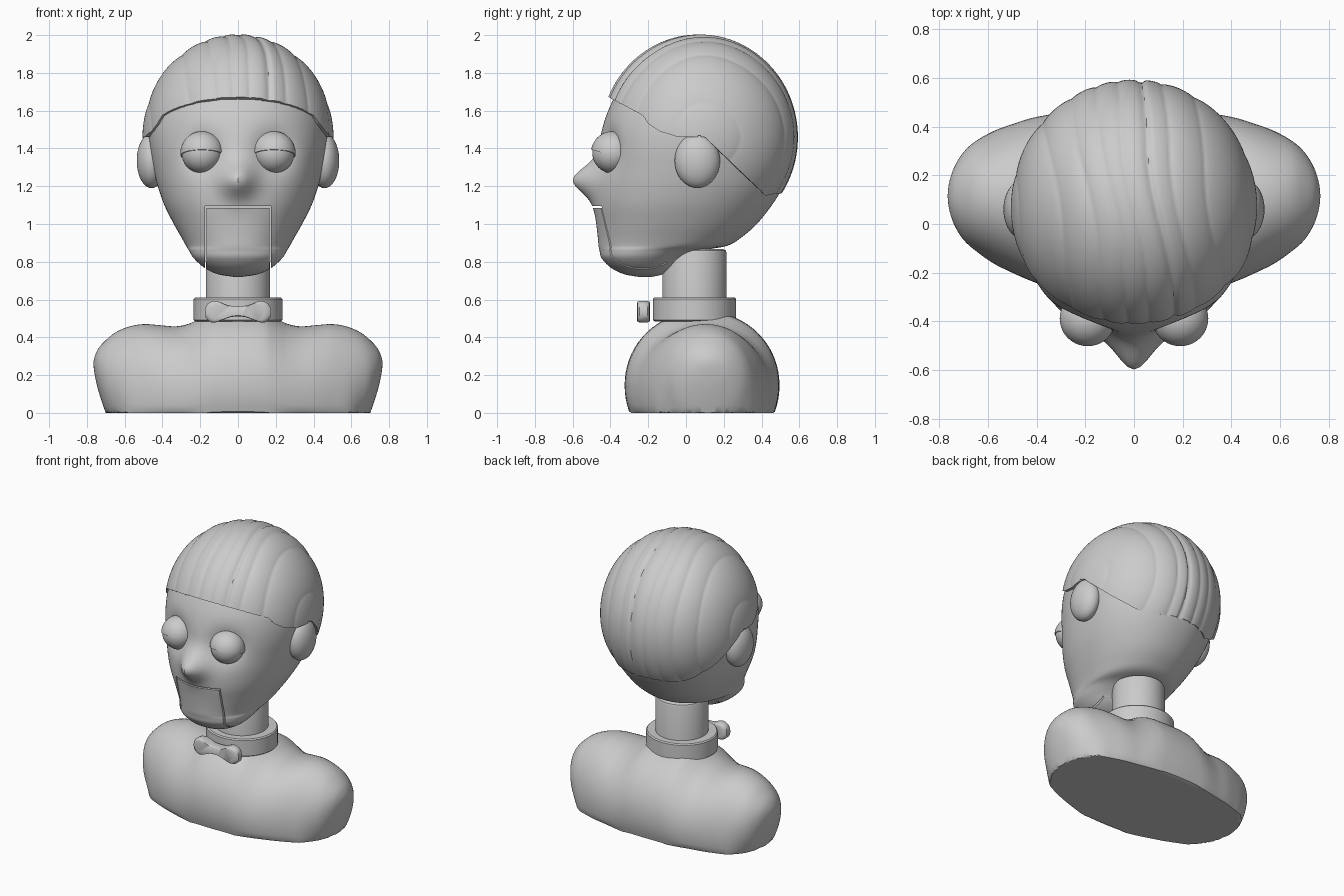
import bpy, bmesh, math
from mathutils import Vector

if "Cube" in bpy.data.objects:
    bpy.data.objects.remove(bpy.data.objects["Cube"], do_unlink=True)

grey = bpy.data.materials.new("plain grey")
grey.use_nodes = True
COLOUR = (0.6, 0.6, 0.6, 1)
grey.diffuse_color = COLOUR
grey.node_tree.nodes["Principled BSDF"].inputs["Base Color"].default_value = COLOUR


def finish(name, bm, angle=35):
    """Turn a bmesh into a smooth shaded grey object."""
    bmesh.ops.recalc_face_normals(bm, faces=bm.faces)
    mesh = bpy.data.meshes.new(name)
    bm.to_mesh(mesh)
    bm.free()
    mesh.materials.append(grey)
    obj = bpy.data.objects.new(name, mesh)
    bpy.context.collection.objects.link(obj)
    activate(obj)
    bpy.ops.object.shade_smooth_by_angle(angle=math.radians(angle))
    return obj


def activate(obj):
    bpy.ops.object.select_all(action="DESELECT")
    obj.select_set(True)
    bpy.context.view_layer.objects.active = obj


def resample(rows, steps):
    """Smooth spline through rows of numbers."""
    out = []
    last = len(rows) - 1
    for i in range(last):
        a, b, c, d = (rows[max(0, min(last, i + k))] for k in (-1, 0, 1, 2))
        for s in range(steps):
            t = s / steps
            out.append([q + 0.5 * t * (r - p + t * (2 * p - 5 * q + 4 * r - w + t * (3 * (q - r) + w - p)))
                        for p, q, r, w in zip(a, b, c, d)])
    return out + [list(rows[-1])]


def loft(rings, closed=True):
    """Skin a list of rings; closed rings also get end caps."""
    bm = bmesh.new()
    vs = [[bm.verts.new(p) for p in ring] for ring in rings]
    n = len(vs[0])
    for a, b in zip(vs, vs[1:]):
        for j in range(n if closed else n - 1):
            k = (j + 1) % n
            bm.faces.new((a[j], a[k], b[k], b[j]))
    if closed:
        bm.faces.new(vs[0])
        bm.faces.new(vs[-1])
    return bm


def super_point(t, power):
    c, s = math.cos(t), math.sin(t)
    return (math.copysign(abs(c) ** (2 / power), c), math.copysign(abs(s) ** (2 / power), s))


def ellipsoid(centre, radii):
    bm = bmesh.new()
    bmesh.ops.create_uvsphere(bm, u_segments=40, v_segments=24, radius=1)
    bmesh.ops.scale(bm, vec=radii, verts=bm.verts)
    bmesh.ops.translate(bm, vec=centre, verts=bm.verts)
    return bm


def turned(name, profile, centre_y, squash=1):
    """Solid of revolution from (radius, height) points."""
    rings = [[(r * math.cos(t), centre_y + squash * r * math.sin(t), z)
              for t in (math.tau * i / 64 for i in range(64))] for r, z in profile]
    return finish(name, loft(rings))


# Torso: sections along x (x, half depth, centre y, top, bottom), flat on the ground
half = [(0, .41, .085, .54, -.25), (.13, .405, .086, .535, -.25), (.2, .395, .088, .502, -.25),
        (.26, .38, .09, .472, -.25), (.33, .36, .093, .458, -.25), (.42, .335, .1, .465, -.25),
        (.5, .305, .105, .47, -.25), (.58, .27, .11, .456, -.23), (.65, .225, .115, .425, -.1),
        (.7, .18, .115, .385, 0), (.74, .115, .115, .34, .12), (.76, .05, .115, .295, .21),
        (.765, .004, .115, .265, .255)]
rows = [(-r[0], *r[1:]) for r in reversed(half[1:])] + half
rings = []
for x, d, cy, top, low in resample(rows, 4):
    ring = []
    for i in range(72):
        c, s = super_point(math.tau * i / 72, 2.05)
        ring.append((x, cy + d * c, max(0, (top + low) / 2 + s * (top - low) / 2)))
    rings.append(ring)
bm = loft(rings)
bmesh.ops.remove_doubles(bm, verts=bm.verts, dist=0.0002)
finish("torso", bm)

# Neck and collar
turned("neck", [(.17, .42), (.17, .845), (.165, .86), (.15, .868), (.02, .87)], .045)
turned("collar", [(.225, .485), (.235, .492), (.235, .602), (.228, .61), (.16, .61), (.16, .485)], .045, .94)

# Bow tie: outline with two lobes and a narrow knot, rounded edges
outline = resample([(0, .032), (.05, .036), (.09, .052), (.125, .06), (.16, .045), (.175, .012),
                    (.172, -.025), (.15, -.05), (.12, -.054), (.08, -.04), (.04, -.026), (0, -.022)], 3)
outline += [(-x, z) for x, z in reversed(outline[1:-1])]
rings = [[(x * k, y, .533 + z * k) for x, z in outline]
         for y, k in ((-.19, .8), (-.194, .92), (-.205, 1), (-.245, 1), (-.256, .92), (-.26, .8))]
finish("bow_tie", loft(rings), 50)

# Head: stacked rings (z, half width, front y, back y) with nose and eye sockets pushed in
skull = [(.72, .02, -.25, -.18), (.735, .11, -.33, -.12), (.77, .18, -.4, -.06), (.82, .235, -.447, -.0),
         (.86, .26, -.458, .09), (.885, .275, -.463, .22), (.93, .3, -.467, .295), (1.0, .34, -.475, .375),
         (1.1, .39, -.488, .455), (1.2, .425, -.487, .515), (1.3, .45, -.476, .545), (1.4, .468, -.465, .56),
         (1.5, .473, -.445, .56), (1.6, .46, -.412, .54), (1.7, .425, -.36, .5), (1.8, .36, -.27, .42),
         (1.88, .28, -.17, .31), (1.94, .15, -.03, .17), (1.955, .02, .05, .09)]
EYE_X, EYE_Y, EYE_Z = .19, -.388, 1.377


def bump(dx, dz, size):
    return math.exp(-(dx * dx + dz * dz) / (size * size))


rings = []
for z, w, front, back in resample(skull, 5):
    ring = []
    for i in range(128):
        c, s = super_point(math.tau * i / 128, 2.15)
        x, y = w * c, (front + back) / 2 + s * (back - front) / 2
        if s < 0:
            y -= .115 * bump(x, z - 1.235, .088)
            y += .055 * bump(abs(x) - EYE_X, z - EYE_Z - .01, .105)
        ring.append((x, y, z))
    rings.append(ring)
head = finish("head", loft(rings))

# Groove around the hinged jaw, cut with a U-shaped frame
OUT, IN, TOP, GAP = .174, .166, 1.096, .01
frame = [(-OUT, .6), (-OUT, TOP), (OUT, TOP), (OUT, .6), (IN, .6), (IN, TOP - GAP), (-IN, TOP - GAP), (-IN, .6)]
cutter = finish("jaw_groove_cutter", loft([[(x, y, z) for x, z in frame] for y in (-.48 - .2, -.1)]))
cutter.hide_render = True
cut = head.modifiers.new("jaw groove", "BOOLEAN")
cut.operation, cut.solver, cut.object = "DIFFERENCE", "EXACT", cutter
activate(head)
bpy.ops.object.modifier_apply(modifier=cut.name)
bpy.data.objects.remove(cutter, do_unlink=True)
bpy.ops.object.shade_smooth_by_angle(angle=math.radians(35))

# Eyes, drooping eyelids and ears on both sides
for side, sx in (("left", 1), ("right", -1)):
    eye = Vector((sx * EYE_X, EYE_Y, EYE_Z))
    finish(side + "_eye", ellipsoid(eye, (.109, .108, .109)))
    lid = ellipsoid(eye, (.115, .115, .114))
    cutaway = bmesh.ops.bisect_plane(lid, geom=lid.verts[:] + lid.edges[:] + lid.faces[:],
                                     plane_co=eye + Vector((0, 0, -.015)), plane_no=(0, .28, 1), clear_inner=True)
    bmesh.ops.edgeloop_fill(lid, edges=[e for e in cutaway["geom_cut"] if isinstance(e, bmesh.types.BMEdge)])
    finish(side + "_eyelid", lid)
    finish(side + "_ear", ellipsoid((sx * .458, .06, 1.335), (.078, .12, .145)))

# Hair: strands running front to back over an ellipsoid, trimmed at a hairline z(y)
hairline = [(-.6, 1.69), (-.42, 1.675), (-.23, 1.575), (-.2, 1.53), (-.14, 1.49), (-.04, 1.46),
            (.1, 1.46), (.42, 1.15), (.7, 1.19)]


def hair_edge(y):
    for (y0, z0), (y1, z1) in zip(hairline, hairline[1:]):
        if y <= y1:
            return z0 + (z1 - z0) * (y - y0) / (y1 - y0)
    return hairline[-1][1]


def hair_point(u, v):
    x, y, z = math.cos(u), -math.sin(u) * math.cos(v), math.sin(u) * math.sin(v)
    lane = x + .16 * y + .025 * math.sin(5 * y + 3 * x)
    strand = abs(math.sin(14 * lane + 1.2 * math.sin(4 * lane)))
    r = .985 + .017 * math.sqrt(strand) - .02 * bump(lane - .2, 0, .02)
    return Vector((.507 * x * r, .07 + .522 * y * r, 1.46 + .543 * z * r))


def trim(u, step, limit):
    """Angle at which a strand meets the hairline."""
    v = math.pi / 2
    while abs(v - math.pi / 2) < limit:
        p = hair_point(u, v + step)
        if p.z < hair_edge(p.y):
            break
        v += step
    return v


rings = []
for i in range(1, 180):
    u = math.pi * i / 180
    v0, v1 = trim(u, -.006, 1.6), trim(u, .006, 2.6)
    rings.append([hair_point(u, v0 + (v1 - v0) * j / 60) for j in range(61)])
hair = finish("hair", loft(rings, closed=False), 50)
if sum(p.normal.dot(p.center - Vector((0, .07, 1.46))) for p in hair.data.polygons) < 0:
    hair.data.flip_normals()
shell = hair.modifiers.new("thickness", "SOLIDIFY")
shell.thickness, shell.offset = .04, -1
activate(hair)
bpy.ops.object.modifier_apply(modifier=shell.name)
bpy.ops.object.shade_smooth_by_angle(angle=math.radians(50))
